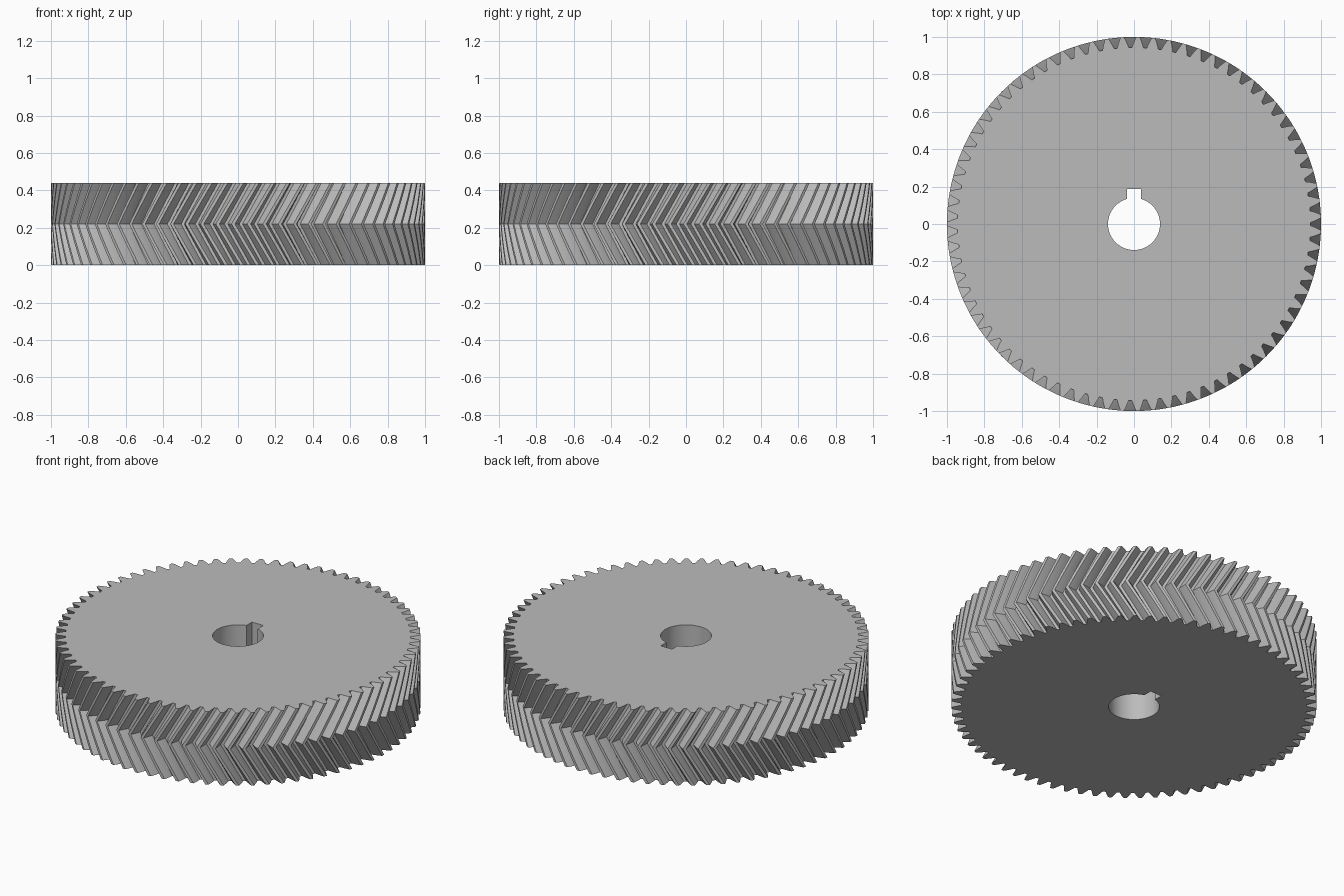
import bpy
import bmesh
import math

TEETH = 75
HEIGHT = 0.44
MODULE = 2 / (TEETH + 2)
PITCH_R = MODULE * TEETH / 2
ROOT_R = PITCH_R - MODULE * 7 / 6
HELIX = math.radians(30)
PRESSURE = math.atan(math.tan(math.radians(20)) / math.cos(HELIX))
BASE_R = PITCH_R * math.cos(PRESSURE)
TWIST = math.tan(HELIX) * HEIGHT / 2 / PITCH_R
BORE_R, KEY_HALF, KEY_TOP = 0.139, 0.038, 0.187
LAYERS = 6      # per half of the herringbone


def involute(angle):
    return math.tan(angle) - angle


def half_tooth(radius):
    """Half the angular thickness of a tooth at a radius."""
    return (math.pi / TEETH / 2 + involute(PRESSURE)
            - involute(math.acos(BASE_R / radius)))


def tooth_outline():
    """Outer profile as (radius, angle), with a gap centred on angle 0."""
    steps = 4
    radii = [ROOT_R + (1 - ROOT_R) * i / steps for i in range(steps + 1)]
    flank = [(r, half_tooth(r)) for r in radii]
    tooth = [(r, -a) for r, a in flank] + [(r, a) for r, a in reversed(flank)]
    pitch = math.tau / TEETH
    return [(r, a + (k + 0.5) * pitch) for k in range(TEETH) for r, a in tooth]


def bore_outline():
    """Round bore with a square keyway towards the back."""
    start = math.acos(KEY_HALF / BORE_R)
    end = start - math.tau + 2 * (math.pi / 2 - start)
    arc = [start + (end - start) * i / 64 for i in range(65)]
    points = [(BORE_R * math.cos(a), BORE_R * math.sin(a)) for a in arc]
    return points + [(-KEY_HALF, KEY_TOP), (KEY_HALF, KEY_TOP)]


def add_ring(bm, points, z):
    return [bm.verts.new((x, y, z)) for x, y in points]


def bridge(bm, low, high):
    n = len(low)
    for i in range(n):
        j = (i + 1) % n
        bm.faces.new((low[i], low[j], high[j], high[i]))


def loop_edges(bm, ring):
    return [bm.edges.get((v, ring[i - 1])) for i, v in enumerate(ring)]


cube = bpy.data.objects.get("Cube")
if cube:
    bpy.data.objects.remove(cube, do_unlink=True)

steel = bpy.data.materials.new("grey steel")
steel.use_nodes = True
colour = (0.5, 0.5, 0.5, 1)
steel.diffuse_color = colour
steel.node_tree.nodes["Principled BSDF"].inputs["Base Color"].default_value = colour

bm = bmesh.new()

# Herringbone teeth: twist falls to the middle plane and returns
outline = tooth_outline()
outer = []
for k in range(2 * LAYERS + 1):
    turn = TWIST * (abs(k / LAYERS - 1) - 1)
    points = [(r * math.cos(a + turn), r * math.sin(a + turn)) for r, a in outline]
    outer.append(add_ring(bm, points, HEIGHT * k / (2 * LAYERS)))
for low, high in zip(outer, outer[1:]):
    bridge(bm, low, high)

# Bore with keyway
bore = [add_ring(bm, bore_outline(), z) for z in (0, HEIGHT)]
bridge(bm, *bore)

# Flat end faces
for rim, hole in ((outer[0], bore[0]), (outer[-1], bore[1])):
    bmesh.ops.triangle_fill(bm, use_beauty=True,
                            edges=loop_edges(bm, rim) + loop_edges(bm, hole))
bmesh.ops.recalc_face_normals(bm, faces=bm.faces)

mesh = bpy.data.meshes.new("herringbone_gear")
bm.to_mesh(mesh)
bm.free()
mesh.materials.append(steel)
gear = bpy.data.objects.new("herringbone_gear", mesh)
bpy.context.collection.objects.link(gear)

# Smooth flanks, sharp tooth edges
bpy.ops.object.select_all(action="DESELECT")
gear.select_set(True)
bpy.context.view_layer.objects.active = gear
bpy.ops.object.shade_smooth_by_angle(angle=math.radians(20))
